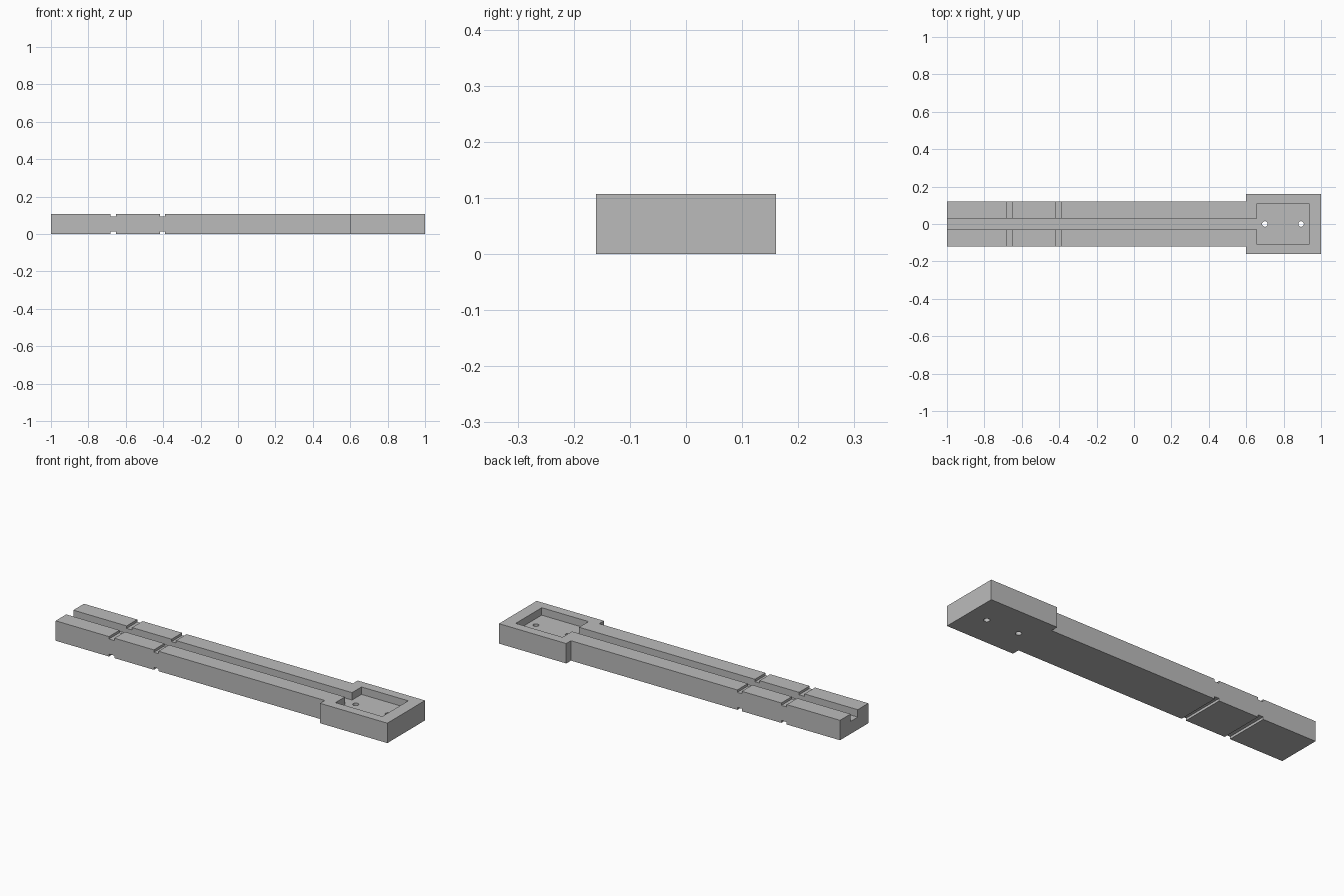
import bpy, bmesh, math

if "Cube" in bpy.data.objects:
    bpy.data.objects.remove(bpy.data.objects["Cube"])

H = 0.107          # overall thickness
FLOOR = 0.067      # level of the recessed channel and pocket
GROOVE = 0.013     # depth of the cross grooves

grey = bpy.data.materials.new("plain grey")
grey.diffuse_color = (0.5, 0.5, 0.5, 1)
grey.use_nodes = True
grey.node_tree.nodes["Principled BSDF"].inputs["Base Color"].default_value = grey.diffuse_color


def prism(name, outline, z0, z1):
    """Extrude a flat outline from z0 up to z1."""
    bm = bmesh.new()
    face = bm.faces.new([bm.verts.new((x, y, z0)) for x, y in outline])
    top = bmesh.ops.extrude_face_region(bm, geom=[face])["geom"]
    bmesh.ops.translate(bm, vec=(0, 0, z1 - z0),
                        verts=[v for v in top if isinstance(v, bmesh.types.BMVert)])
    bmesh.ops.recalc_face_normals(bm, faces=bm.faces)
    mesh = bpy.data.meshes.new(name)
    bm.to_mesh(mesh)
    bm.free()
    mesh.materials.append(grey)
    obj = bpy.data.objects.new(name, mesh)
    bpy.context.collection.objects.link(obj)
    return obj


def mirrored(half):
    """Close a half outline (y < 0, left to right) by mirroring it in y."""
    return half + [(x, -y) for x, y in reversed(half)]


def cut(target, cutter):
    """Subtract the cutter, then remove it."""
    mod = target.modifiers.new("cut", "BOOLEAN")
    mod.operation = "DIFFERENCE"
    mod.solver = "EXACT"
    mod.object = cutter
    bpy.context.view_layer.objects.active = target
    bpy.ops.object.modifier_apply(modifier=mod.name)
    bpy.data.objects.remove(cutter)


# Arm with a wider head, one solid block
body = prism("arm_with_head",
             mirrored([(-1, -0.12), (0.6, -0.12), (0.6, -0.16), (1, -0.16)]), 0, H)

# Long channel opening into the rectangular pocket
cut(body, prism("channel_cutter",
                mirrored([(-1.1, -0.03), (0.657, -0.03), (0.657, -0.11), (0.935, -0.11)]),
                FLOOR, H + 0.1))

# Cross grooves on the top and the underside
for x0, x1 in ((-0.683, -0.651), (-0.416, -0.389)):
    for z0, z1 in ((H - GROOVE, H + 0.1), (-0.1, GROOVE)):
        cut(body, prism("groove_cutter", mirrored([(x0, -0.3), (x1, -0.3)]), z0, z1))

# Round holes through the pocket floor
for x in (0.70, 0.893):
    ring = [(x + 0.015 * math.cos(a * math.tau / 24), 0.015 * math.sin(a * math.tau / 24))
            for a in range(24)]
    cut(body, prism("hole_cutter", ring, -0.1, H + 0.1))

# Flat faces with smooth hole walls
bpy.context.view_layer.objects.active = body
body.select_set(True)
bpy.ops.object.shade_smooth_by_angle(angle=math.radians(30))
